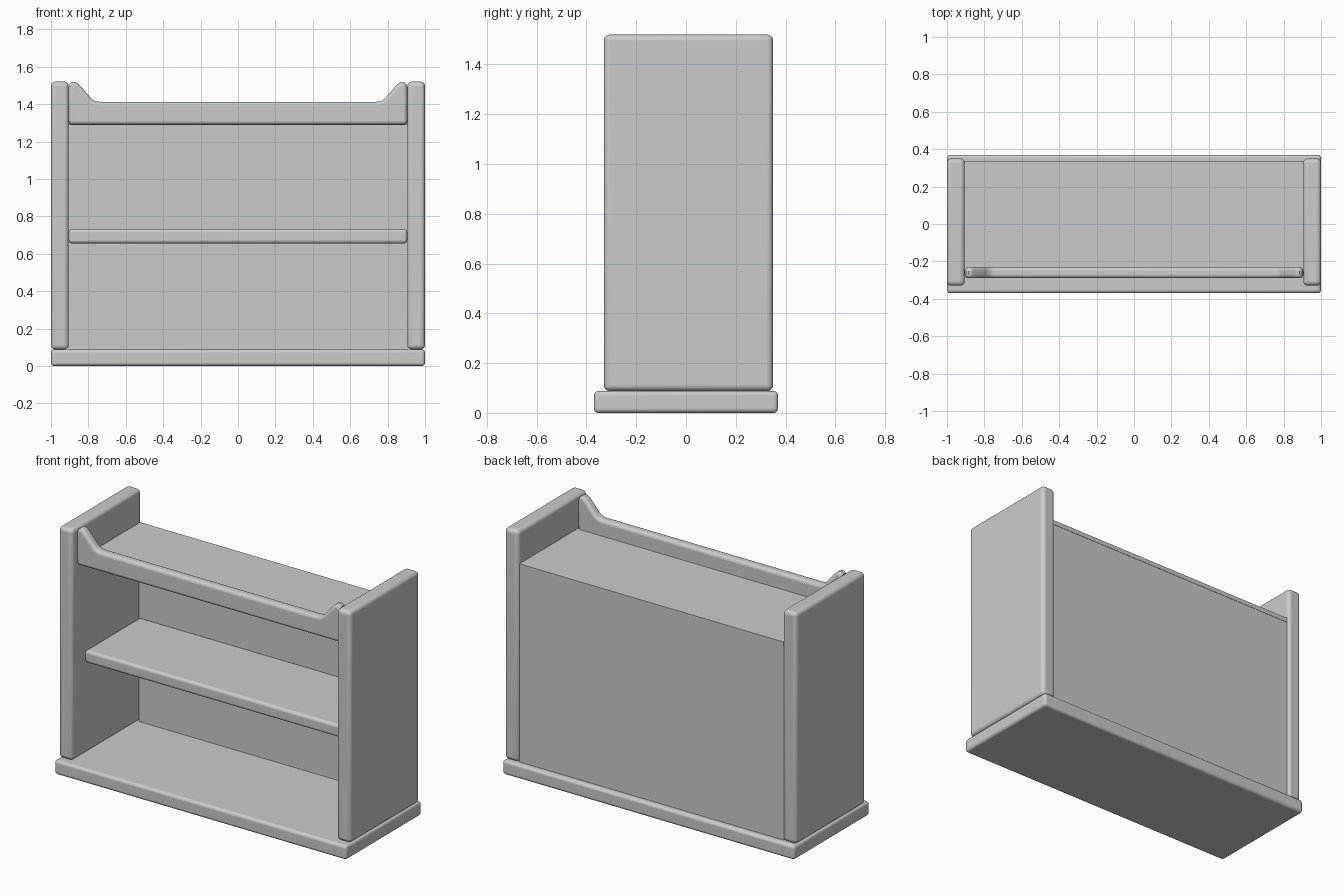
import bpy, bmesh

if "Cube" in bpy.data.objects:
    bpy.data.objects.remove(bpy.data.objects["Cube"])


def finish(name, bm, radius):
    """Turn a bmesh into an object with softly rounded edges."""
    bmesh.ops.recalc_face_normals(bm, faces=bm.faces)
    mesh = bpy.data.meshes.new(name)
    bm.to_mesh(mesh)
    bm.free()
    ob = bpy.data.objects.new(name, mesh)
    bpy.context.collection.objects.link(ob)
    if radius:
        bev = ob.modifiers.new("round", 'BEVEL')
        bev.width = radius
        bev.segments = 5
        bev.limit_method = 'ANGLE'
        bev.angle_limit = 1.0
    bpy.ops.object.select_all(action='DESELECT')
    ob.select_set(True)
    bpy.context.view_layer.objects.active = ob
    bpy.ops.object.shade_smooth_by_angle()
    return ob


def board(name, xr, yr, zr, radius=0.0):
    """Rectangular board from its x, y and z ranges."""
    bm = bmesh.new()
    bmesh.ops.create_cube(bm, size=1)
    for v in bm.verts:
        v.co = [(a + b) / 2 + c * (b - a)
                for (a, b), c in zip((xr, yr, zr), v.co)]
    return finish(name, bm, radius)


IN = 0.905  # inner face of the side panels

# base plinth
board("base", (-1, 1), (-0.37, 0.37), (0, 0.088), 0.018)

# side panels
board("side_left", (-1, -IN), (-0.33, 0.35), (0.088, 1.52), 0.024)
board("side_right", (IN, 1), (-0.33, 0.35), (0.088, 1.52), 0.024)

# shelves and back
board("middle_shelf", (-IN, IN), (-0.21, 0.33), (0.655, 0.732), 0.018)
board("top_shelf", (-IN, IN), (-0.26, 0.337), (1.287, 1.315))
board("back_panel", (-IN, IN), (0.322, 0.335), (0.08, 1.29))

# front rail with raised ends, mirrored half profile in x and z
half = [(0.905, 1.29), (0.905, 1.492), (0.899, 1.509), (0.885, 1.519),
        (0.868, 1.518), (0.852, 1.507), (0.79, 1.436), (0.775, 1.422),
        (0.757, 1.414), (0.735, 1.412)]
profile = half + [(-x, z) for x, z in reversed(half)]
bm = bmesh.new()
face = bm.faces.new([bm.verts.new((x, -0.29, z)) for x, z in profile])
ext = bmesh.ops.extrude_face_region(bm, geom=[face])
bmesh.ops.translate(bm, vec=(0, 0.06, 0),
                    verts=[g for g in ext["geom"] if isinstance(g, bmesh.types.BMVert)])
finish("front_rail", bm, 0.02)
